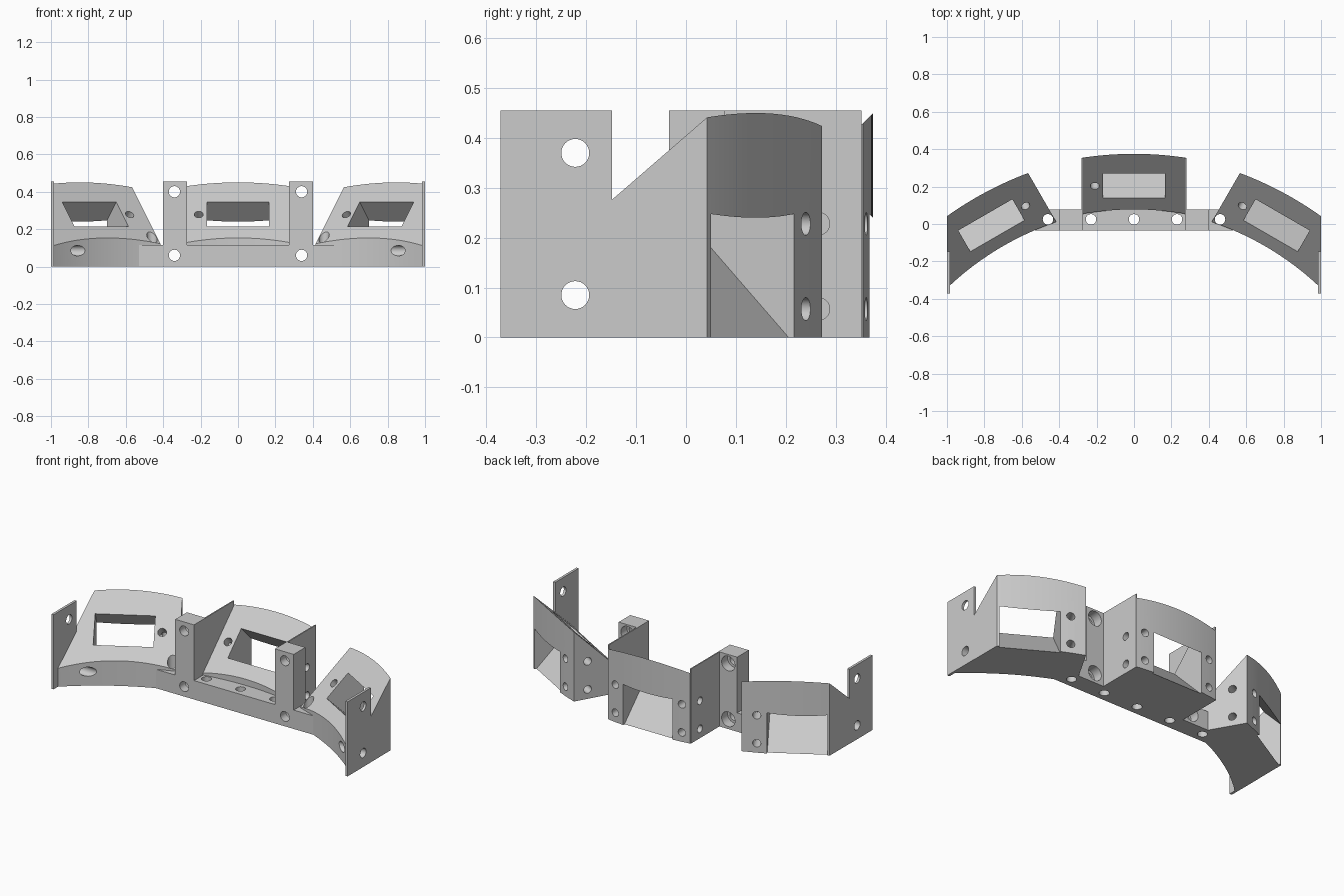
import bpy, bmesh
from math import radians, sqrt, pi
from mathutils import Matrix, Vector

if "Cube" in bpy.data.objects:
    bpy.data.objects.remove(bpy.data.objects["Cube"])

grey = bpy.data.materials.new("light_grey")
grey.use_nodes = True
grey.diffuse_color = (0.6, 0.6, 0.6, 1)
grey.node_tree.nodes["Principled BSDF"].inputs["Base Color"].default_value = (0.6, 0.6, 0.6, 1)

HEIGHT = 0.455       # overall height
BAR_TOP = 0.115
FRONT, BACK = -0.034, 0.078
SLOPE_Z = 0.075      # sloped face: z = y + SLOPE_Z
TILT = Matrix.Rotation(radians(45), 4, 'X')
ALONG_X = Matrix.Rotation(pi / 2, 4, 'Y')
ALONG_Y = Matrix.Rotation(pi / 2, 4, 'X')
SIDE = Matrix.Translation((0.66, -0.185, 0)) @ Matrix.Rotation(radians(-30), 4, 'Z')


def make(name, bm):
    bmesh.ops.recalc_face_normals(bm, faces=bm.faces)
    mesh = bpy.data.meshes.new(name)
    bm.to_mesh(mesh)
    bm.free()
    mesh.materials.append(grey)
    ob = bpy.data.objects.new(name, mesh)
    bpy.context.scene.collection.objects.link(ob)
    return ob


def prism(name, outline, z0, z1):
    bm = bmesh.new()
    face = bm.faces.new([bm.verts.new((x, y, z0)) for x, y in outline])
    new = bmesh.ops.extrude_face_region(bm, geom=[face])["geom"]
    verts = [v for v in new if isinstance(v, bmesh.types.BMVert)]
    bmesh.ops.translate(bm, verts=verts, vec=(0, 0, z1 - z0))
    return make(name, bm)


def block(name, x0, x1, y0, y1, z0, z1):
    return prism(name, [(x0, y0), (x1, y0), (x1, y1), (x0, y1)], z0, z1)


def hole(pos, turn, radius, length, frame=Matrix()):
    bm = bmesh.new()
    bmesh.ops.create_cone(bm, cap_ends=True, segments=32, radius1=radius, radius2=radius,
                          depth=length, matrix=frame @ Matrix.Translation(pos) @ turn)
    return make("hole_cutter", bm)


def cut(ob, cutters):
    for c in cutters:
        c.hide_render = True
        mod = ob.modifiers.new("cut", 'BOOLEAN')
        mod.operation, mod.solver, mod.object = 'DIFFERENCE', 'EXACT', c
    bpy.context.view_layer.update()
    deps = bpy.context.evaluated_depsgraph_get()
    mesh = bpy.data.meshes.new_from_object(ob.evaluated_get(deps))
    ob.modifiers.clear()
    ob.data = mesh


def discard(cutters):
    for c in cutters:
        bpy.data.objects.remove(c)


def slice_off(ob, point, normal):
    # Remove everything beyond a plane and cap the cut
    bm = bmesh.new()
    bm.from_mesh(ob.data)
    res = bmesh.ops.bisect_plane(bm, geom=bm.verts[:] + bm.edges[:] + bm.faces[:],
                                 plane_co=point, plane_no=normal, clear_outer=True)
    edges = [e for e in res["geom_cut"] if isinstance(e, bmesh.types.BMEdge)]
    bmesh.ops.edgenet_fill(bm, edges=edges)
    bmesh.ops.recalc_face_normals(bm, faces=bm.faces)
    bm.to_mesh(ob.data)
    bm.free()


def mirrored(ob, name):
    mesh = ob.data.copy()
    mesh.transform(Matrix.Diagonal((-1, 1, 1, 1)))
    mesh.flip_normals()
    twin = bpy.data.objects.new(name, mesh)
    bpy.context.scene.collection.objects.link(twin)
    return twin


def wedge(name, x0, x1, frame):
    # Curved sector with a sloped front face
    def arc(radius, a, b, n=24):
        xs = [a + (b - a) * i / n for i in range(n + 1)]
        return [(x, sqrt(radius * radius - x * x) - 1.49) for x in xs]
    ob = prism(name, arc(1.568, x0, x1) + arc(1.865, x1, x0), 0, 0.7)
    slice_off(ob, Vector((0, 0, SLOPE_Z)), Vector((0, -1, 1)))
    ob.data.transform(frame)
    return ob


def wedge_cutters(frame, wall, both):
    # Window tunnel, sloped hole, rear holes and side wall holes
    bm = bmesh.new()
    bmesh.ops.create_cube(bm, size=1, matrix=frame @ Matrix.Translation((0, 0.205, 0.28)) @ TILT
                          @ Matrix.Diagonal((0.334, 0.184, 1.2, 1)))
    cutters = [make("window_cutter", bm),
               hole((-0.21, 0.203, 0.278), TILT, 0.024, 0.2, frame)]
    for side in ((-1, 1) if both else (-1,)):
        for z in (0.057, 0.228):
            cutters.append(hole((side * 0.225, 0.36, z), ALONG_Y, 0.023, 0.2, frame))
            cutters.append(hole((side * wall, 0.265, z), ALONG_X, 0.023, 0.16, frame))
    return cutters


# Holes shared by several parts
bar_holes = [hole((x, 0.025, 0), Matrix(), 0.028, 1.4) for x in (-0.46, -0.23, 0, 0.23, 0.46)]
post_holes = []
for x in (-0.34, 0.34):
    for z in (0.06, 0.40):
        post_holes += [hole((x, 0, z), ALONG_Y, 0.03, 0.4),
                       hole((x, 0.12, z), ALONG_Y, 0.045, 0.2)]
end_holes = [hole((0.9, -0.222, z), ALONG_X, 0.028, 0.5) for z in (0.085, 0.37)]

parts = []

# Base bar
bar = prism("base_bar", [(-0.53, FRONT), (0.53, FRONT), (0.5, BACK), (-0.5, BACK)], 0, BAR_TOP)
cut(bar, bar_holes + post_holes)
parts.append(bar)

# Centre wedge and its side plates
centre_cutters = wedge_cutters(Matrix(), 0.28, True)
centre = wedge("centre_wedge", -0.276, 0.276, Matrix())
cut(centre, centre_cutters)
plate = block("left_inner_plate", 0.273, 0.28, FRONT, 0.352, 0, HEIGHT)
cut(plate, [c for c in centre_cutters if c.name.startswith("hole")])
parts += [centre, plate, mirrored(plate, "right_inner_plate")]

# Upright posts
post = block("left_post", 0.28, 0.40, FRONT, BACK, BAR_TOP, HEIGHT)
cut(post, post_holes)
parts += [post, mirrored(post, "right_post")]

# Angled side wedges
side_cutters = wedge_cutters(SIDE, 0.31, False)
side = wedge("left_wedge", -0.31, 0.5, SIDE)
slice_off(side, Vector((0.999, 0, 0)), Vector((1, 0, 0)))
cut(side, side_cutters + bar_holes[-1:] + end_holes)
parts += [side, mirrored(side, "right_wedge")]

# End plates
end = block("left_end_plate", 0.985, 1, -0.372, -0.148, 0, HEIGHT)
cut(end, end_holes)
parts += [end, mirrored(end, "right_end_plate")]

discard(bar_holes + post_holes + end_holes + centre_cutters + side_cutters)

# Smooth the curved walls, keep edges sharp
bpy.ops.object.select_all(action='DESELECT')
for ob in parts:
    ob.select_set(True)
bpy.context.view_layer.objects.active = bar
bpy.ops.object.shade_smooth_by_angle(angle=radians(25))
